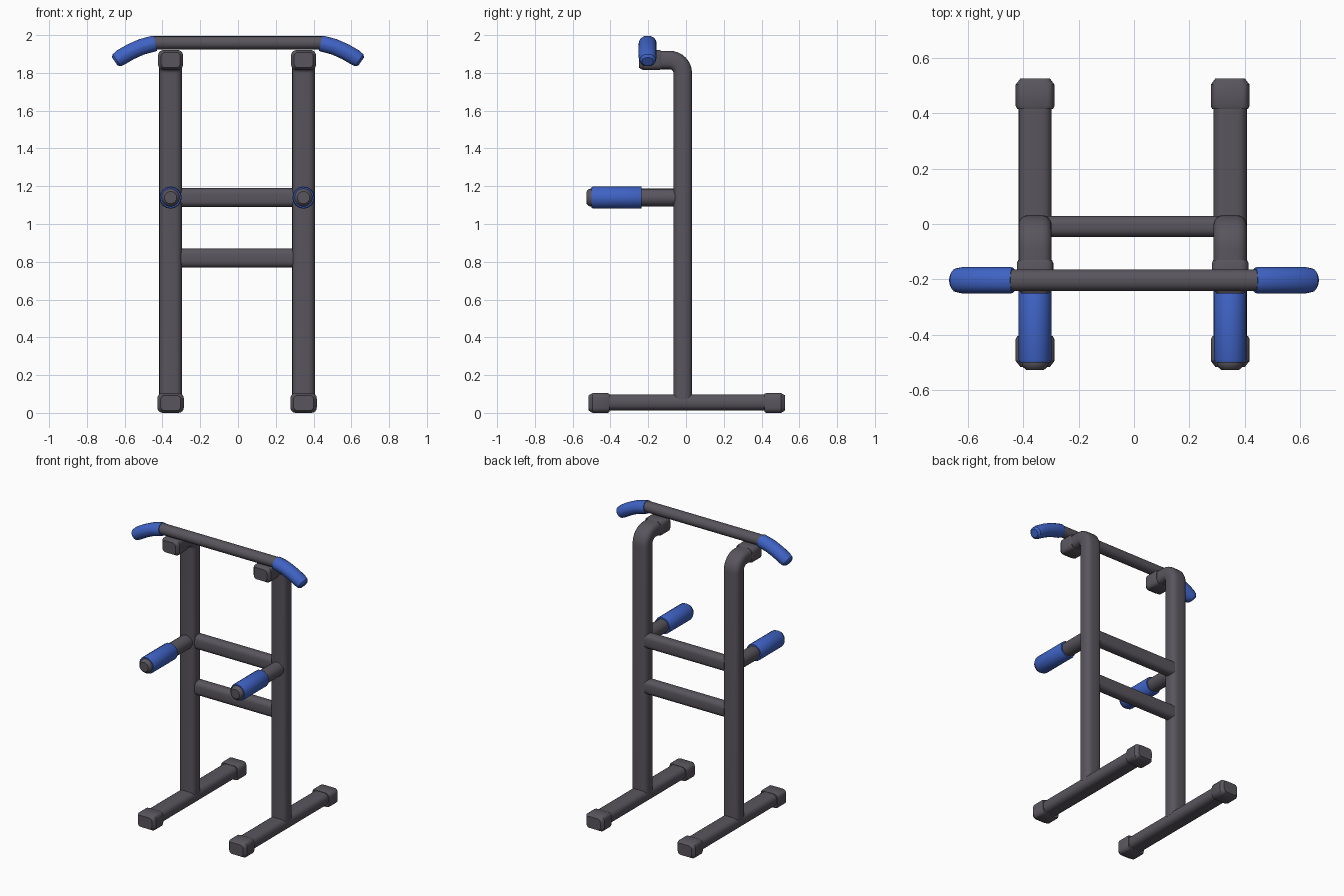
import bpy, bmesh, math
from mathutils import Vector

cube = bpy.data.objects.get("Cube")
if cube:
    bpy.data.objects.remove(cube)

def material(name, rgb):
    m = bpy.data.materials.new(name)
    m.use_nodes = True
    m.diffuse_color = (*rgb, 1)
    m.node_tree.nodes["Principled BSDF"].inputs["Base Color"].default_value = (*rgb, 1)
    return m

STEEL = material("dark grey steel", (0.10, 0.09, 0.11))
FOAM = material("blue foam", (0.05, 0.125, 0.56))

def outline(w, h, r, steps=4):
    """Rounded rectangle; r of half the size gives a circle."""
    pts = []
    for q, (sx, sy) in enumerate(((1, 1), (-1, 1), (-1, -1), (1, -1))):
        for i in range(steps + 1):
            a = math.pi / 2 * (q + i / steps)
            pts.append((sx * (w / 2 - r) + r * math.cos(a), sy * (h / 2 - r) + r * math.sin(a)))
    return pts

def sweep(name, path, side, w, h, r, mat, scales=None):
    """Sweep a rounded rectangle along a planar path, w measured along side."""
    path = [Vector(p) for p in path]
    side = Vector(side)
    bm = bmesh.new()
    rings = []
    for i, p in enumerate(path):
        t = (path[min(i + 1, len(path) - 1)] - path[max(i - 1, 0)]).normalized()
        up = t.cross(side)
        k = scales[i] if scales else 1
        rings.append([bm.verts.new(p + side * u * k + up * v * k) for u, v in outline(w, h, r)])
    n = len(rings[0])
    for a, b in zip(rings, rings[1:]):
        for j in range(n):
            bm.faces.new((a[j], a[(j + 1) % n], b[(j + 1) % n], b[j]))
    bm.faces.new(rings[0])
    bm.faces.new(rings[-1])
    bmesh.ops.remove_doubles(bm, verts=bm.verts, dist=0.0001)
    bmesh.ops.recalc_face_normals(bm, faces=bm.faces)
    mesh = bpy.data.meshes.new(name)
    bm.to_mesh(mesh)
    bm.free()
    mesh.materials.append(mat)
    ob = bpy.data.objects.new(name, mesh)
    bpy.context.scene.collection.objects.link(ob)
    bpy.ops.object.select_all(action='DESELECT')
    ob.select_set(True)
    bpy.context.view_layer.objects.active = ob
    bpy.ops.object.shade_smooth_by_angle(angle=math.radians(35))
    return ob

X, Y = (1, 0, 0), (0, 1, 0)
MID = -0.005      # middle of the frame
HALF = 0.352      # from the middle to each upright
POST_Y = -0.017
BAR_Y = -0.203

def end_cap(name, x, z, y_in, y_out, w, h):
    d = 0.022 if y_out > y_in else -0.022
    ys = (y_in, y_in + d / 2, y_out - d, y_out)
    sweep(name, [(x, y, z) for y in ys], X, w, h, 0.028, STEEL, (0.92, 1, 1, 0.76))

for label, s in (("left", 1), ("right", -1)):
    x = MID + s * HALF

    # Floor foot with end caps
    sweep(f"{label}_foot", [(x, -0.45, 0.056), (x, 0.45, 0.056)], X, 0.12, 0.085, 0.035, STEEL)
    end_cap(f"{label}_foot_front_cap", x, 0.0525, -0.405, -0.516, 0.14, 0.105)
    end_cap(f"{label}_foot_back_cap", x, 0.0525, 0.415, 0.525, 0.14, 0.105)

    # Upright bending forward at the top
    bend = [(x, POST_Y - 0.07 * (1 - math.cos(a)), 1.798 + 0.07 * math.sin(a))
            for a in (math.pi / 2 * i / 8 for i in range(9))]
    sweep(f"{label}_upright", [(x, POST_Y, 0.07)] + bend + [(x, -0.17, 1.868)],
          X, 0.12, 0.098, 0.035, STEEL)
    end_cap(f"{label}_upright_cap", x, 1.868, -0.13, -0.25, 0.132, 0.106)

    # Dip handle
    sweep(f"{label}_dip_handle", [(x, y, 1.14) for y in (-0.03, -0.505, -0.517, -0.526)],
          X, 0.096, 0.096, 0.048, STEEL, (1, 1, 0.9, 0.68))
    sweep(f"{label}_dip_grip", [(x, y, 1.14) for y in (-0.235, -0.24, -0.49, -0.50)],
          X, 0.118, 0.118, 0.059, FOAM, (0.96, 1, 1, 0.93))

    # Drooping grip at the end of the pull-up bar
    curve = ((0.437, 1.957), (0.445, 1.955), (0.51, 1.938), (0.57, 1.911),
             (0.62, 1.882), (0.642, 1.867), (0.652, 1.86))
    sweep(f"{label}_bar_grip", [(s * u, BAR_Y, z) for u, z in curve],
          Y, 0.095, 0.085, 0.042, FOAM, (0.96, 1, 1, 1, 1, 0.9, 0.62))

# Pull-up bar
sweep("pull_up_bar", [(-0.46, BAR_Y, 1.959), (0.46, BAR_Y, 1.959)], Y, 0.079, 0.07, 0.035, STEEL)

# Cross braces between the uprights
for name, z in (("upper_brace", 1.14), ("lower_brace", 0.82)):
    sweep(name, [(MID - 0.31, -0.009, z), (MID + 0.31, -0.009, z)], Y, 0.076, 0.1, 0.03, STEEL)
